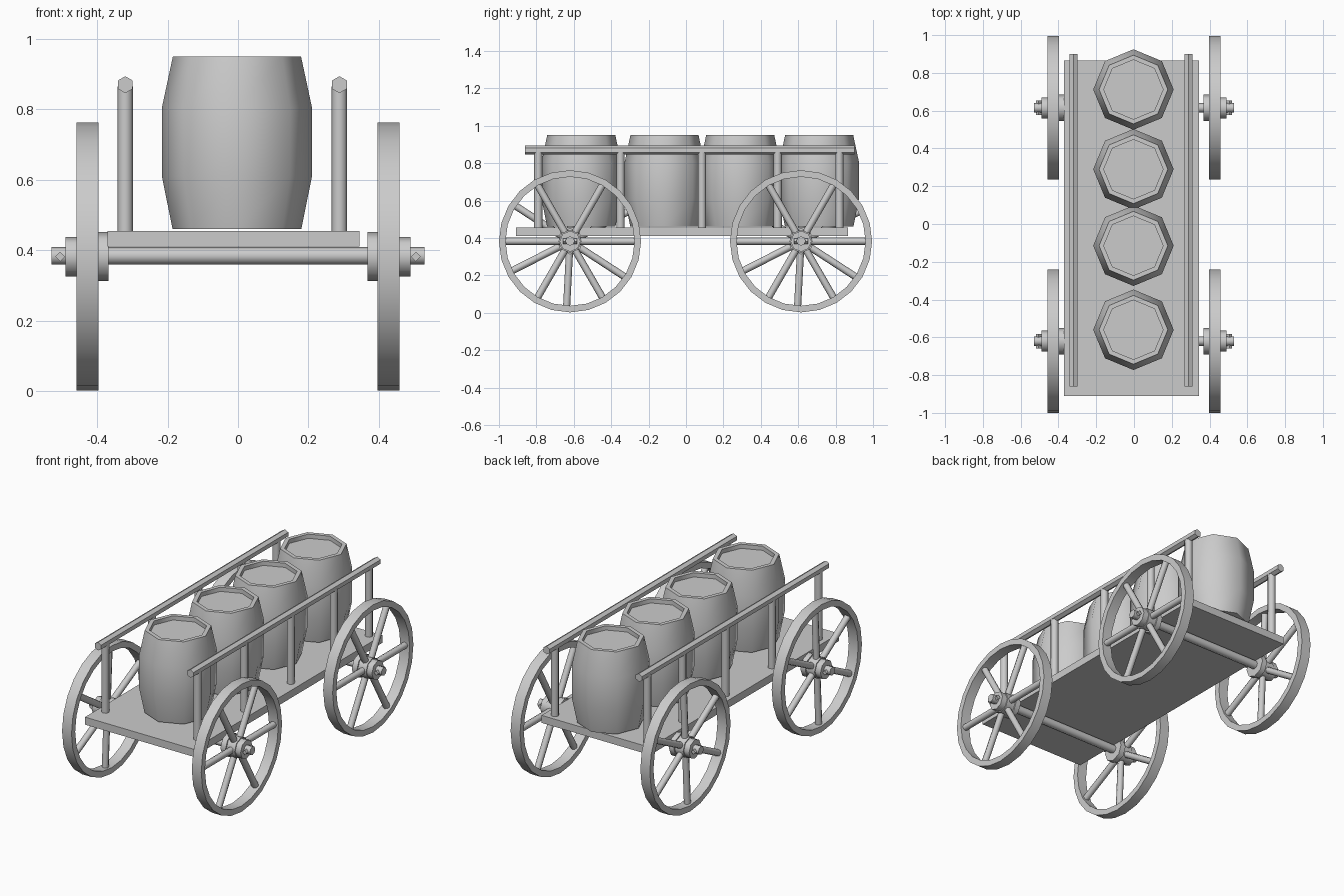
import bpy, bmesh
from math import pi, cos, sin, radians
from mathutils import Vector

if "Cube" in bpy.data.objects:
    bpy.data.objects.remove(bpy.data.objects["Cube"])


def finish(name, bm, smooth=None):
    bmesh.ops.recalc_face_normals(bm, faces=bm.faces)
    me = bpy.data.meshes.new(name)
    bm.to_mesh(me)
    bm.free()
    ob = bpy.data.objects.new(name, me)
    bpy.context.collection.objects.link(ob)
    if smooth:
        bpy.ops.object.select_all(action='DESELECT')
        ob.select_set(True)
        bpy.context.view_layer.objects.active = ob
        bpy.ops.object.shade_smooth_by_angle(angle=radians(smooth))
    return ob


def add_rod(bm, a, b, r, sides=8, r2=None):
    a, b = Vector(a), Vector(b)
    d = b - a
    new = bmesh.ops.create_cone(bm, cap_ends=True, segments=sides, radius1=r,
                                radius2=r if r2 is None else r2, depth=d.length)['verts']
    q = Vector((0, 0, 1)).rotation_difference(d.normalized())
    for v in new:
        v.co = q @ v.co + (a + b) / 2


def lathe(bm, profile, sides, place, closed=False):
    # profile of (radius, height); place maps (r, angle, h) to a point
    rings = [[bm.verts.new(place(r, 2 * pi * i / sides, h)) for i in range(sides)]
             for r, h in profile]
    pairs = list(zip(rings, rings[1:]))
    if closed:
        pairs.append((rings[-1], rings[0]))
    for p, q in pairs:
        for i in range(sides):
            j = (i + 1) % sides
            bm.faces.new((p[i], p[j], q[j], q[i]))
    if not closed:
        bm.faces.new(rings[0])
        bm.faces.new(rings[-1])


def wheel(name, side, y, turn):
    z, x = 0.382, 0.427 * side
    # rim
    bm = bmesh.new()
    lathe(bm, [(0.38, -0.031), (0.38, 0.031), (0.345, 0.031), (0.345, -0.031)], 24,
          lambda r, t, h: (x + h, y + r * cos(t), z + r * sin(t)), True)
    finish(name + "_rim", bm, 30)
    # spokes
    bm = bmesh.new()
    for k in range(6):
        t = radians(60 * k + turn)
        add_rod(bm, (x, y + 0.04 * cos(t), z + 0.04 * sin(t)),
                (x, y + 0.355 * cos(t), z + 0.355 * sin(t)), 0.019)
    finish(name + "_spokes", bm, 50)
    # stepped hub and lock pin
    bm = bmesh.new()
    add_rod(bm, (0.367 * side, y, z), (0.40 * side, y, z), 0.070)
    add_rod(bm, (0.40 * side, y, z), (0.455 * side, y, z), 0.062)
    add_rod(bm, (0.455 * side, y, z), (0.49 * side, y, z), 0.056)
    finish(name + "_hub", bm, 50)
    bm = bmesh.new()
    add_rod(bm, (0.505 * side, y - 0.038, z), (0.505 * side, y + 0.038, z), 0.014, 4)
    finish(name + "_pin", bm)


# flat bed
bm = bmesh.new()
bmesh.ops.create_cube(bm, size=1)
for v in bm.verts:
    v.co = (v.co.x * 0.715 - 0.0125, v.co.y * 1.775 - 0.0225, v.co.z * 0.045 + 0.4325)
finish("cart_bed", bm)

# axles and wheels
for end, y in (("front", -0.62), ("rear", 0.615)):
    bm = bmesh.new()
    add_rod(bm, (-0.53, y, 0.384), (0.53, y, 0.384), 0.025)
    finish(end + "_axle", bm, 50)
    wheel(end + "_right_wheel", 1, y, 0)
    wheel(end + "_left_wheel", -1, y, 27)

# side railings
for side, x in (("left", -0.32), ("right", 0.288)):
    bm = bmesh.new()
    add_rod(bm, (x, -0.86, 0.87), (x, 0.90, 0.87), 0.024, 6)
    finish(side + "_rail", bm, 30)
    bm = bmesh.new()
    for y in (-0.79, -0.35, 0.085, 0.49, 0.82):
        add_rod(bm, (x, y, 0.45), (x, y, 0.865), 0.022)
    finish(side + "_rail_posts", bm, 50)

# eight-sided barrels with recessed lids
profile = [(0.183, 0.461), (0.213, 0.61), (0.213, 0.805), (0.182, 0.95),
           (0.157, 0.95), (0.157, 0.925)]
for n, y in enumerate((-0.56, -0.115, 0.29, 0.712)):
    bm = bmesh.new()
    lathe(bm, profile, 8, lambda r, t, h: (r * cos(t) - 0.003, y + r * sin(t), h))
    finish(f"barrel_{n + 1}", bm, 50)
